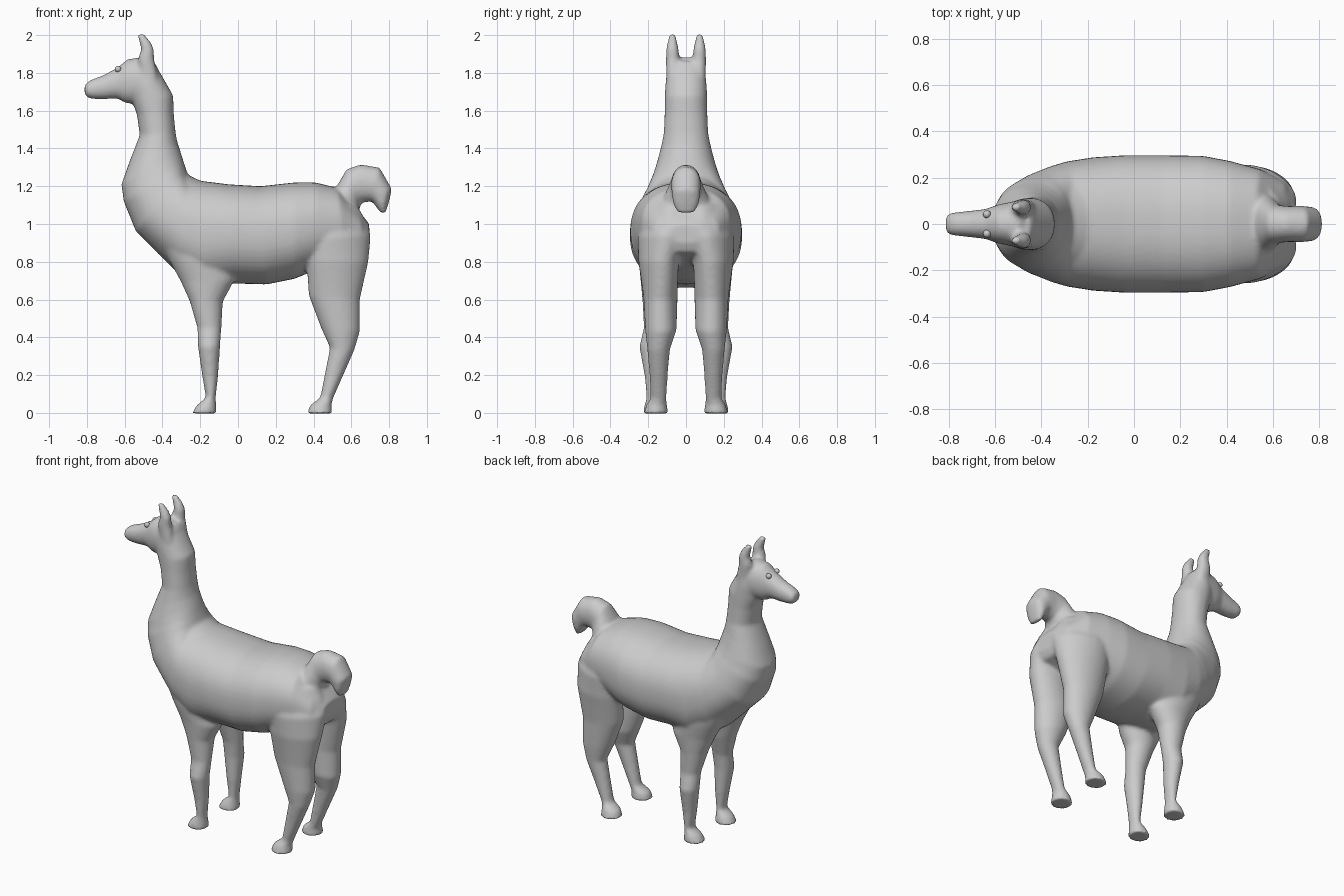
import bpy, bmesh
from math import cos, sin, pi
from mathutils import Vector

# A ring is (x1, z1, x2, z2, half_width[, y[, skew]]): an oval spanning two outline points.
# Skew shifts the first outline point sideways and the second one the other way.
def loft(bm, rings, side=1, power=2.0, n=48):
    loops = []
    for r in rings:
        a, b = Vector((r[0], 0, r[1])), Vector((r[2], 0, r[3]))
        mid, half = (a + b) / 2, (a - b) / 2
        y0 = r[5] if len(r) > 5 else 0
        skew = r[6] if len(r) > 6 else 0
        loop = []
        for i in range(n):
            c, s = cos(2 * pi * i / n), sin(2 * pi * i / n)
            c = abs(c) ** (2 / power) * (1 if c > 0 else -1)
            s = abs(s) ** (2 / power) * (1 if s > 0 else -1)
            p = mid + half * c
            loop.append(bm.verts.new((p.x, side * (y0 + r[4] * s + skew * c), p.z)))
        loops.append(loop)
    for l1, l2 in zip(loops, loops[1:]):
        for i in range(n):
            j = (i + 1) % n
            bm.faces.new((l1[i], l1[j], l2[j], l2[i]))
    bm.faces.new(loops[0])
    bm.faces.new(loops[-1][::-1])

def finish(bm, name):
    bmesh.ops.recalc_face_normals(bm, faces=bm.faces)
    for f in bm.faces:
        f.smooth = True
    me = bpy.data.meshes.new(name)
    bm.to_mesh(me)
    bm.free()
    ob = bpy.data.objects.new(name, me)
    bpy.context.collection.objects.link(ob)
    return ob

# Trunk, from rump to chest, then up the neck
trunk = [
    (.695, 1.0, .695, .90, .10), (.64, 1.07, .675, .85, .175),
    (.53, 1.19, .57, .81, .235), (.41, 1.22, .42, .76, .272),
    (.30, 1.22, .30, .71, .294), (.12, 1.20, .15, .68, .297),
    (-.05, 1.21, -.02, .685, .297), (-.17, 1.225, -.18, .66, .288),
    (-.26, 1.235, -.32, .74, .27), (-.27, 1.25, -.42, .84, .252),
    (-.28, 1.28, -.54, .96, .22), (-.285, 1.31, -.605, 1.12, .188),
    (-.30, 1.34, -.612, 1.19, .165)]
neck = [
    (-.20, 1.23, -.42, .84, .24), (-.265, 1.26, -.54, .96, .215),
    (-.285, 1.32, -.605, 1.12, .185), (-.30, 1.37, -.617, 1.21, .162),
    (-.32, 1.43, -.575, 1.33, .138), (-.33, 1.48, -.52, 1.47, .118),
    (-.34, 1.58, -.535, 1.58, .113), (-.343, 1.68, -.56, 1.65, .112),
    (-.40, 1.78, -.56, 1.70, .109), (-.45, 1.865, -.52, 1.80, .10)]
# Head, from back of skull to nose
head = [
    (-.43, 1.84, -.44, 1.66, .09), (-.50, 1.885, -.52, 1.635, .10),
    (-.585, 1.872, -.595, 1.64, .083), (-.638, 1.828, -.64, 1.665, .065),
    (-.715, 1.787, -.715, 1.66, .056), (-.775, 1.765, -.78, 1.662, .05),
    (-.812, 1.74, -.812, 1.68, .04)]
tail = [
    (.46, 1.15, .58, 1.0, .15), (.52, 1.195, .635, 1.06, .12),
    (.575, 1.29, .655, 1.115, .083), (.65, 1.315, .68, 1.115, .077),
    (.75, 1.298, .70, 1.12, .078), (.815, 1.185, .71, 1.12, .075),
    (.80, 1.12, .735, 1.085, .066), (.78, 1.055, .755, 1.06, .045)]
front_leg = [
    (-.12, 1.0, -.46, 1.0, .12, .13), (-.04, .8, -.36, .8, .11, .14),
    (-.02, .70, -.305, .70, .095, .145), (-.08, .59, -.255, .59, .08, .15),
    (-.088, .45, -.215, .45, .058, .165), (-.095, .35, -.212, .35, .065, .182),
    (-.105, .2, -.19, .2, .05, .17), (-.118, .08, -.17, .08, .042, .167),
    (-.115, .045, -.22, .04, .055, .165), (-.112, -.003, -.244, -.003, .065, .163)]
hind_leg = [
    (.63, 1.10, .36, 1.12, .09, .11, -.04), (.67, 1.03, .36, 1.03, .10, .12, -.045),
    (.703, .94, .36, .92, .115, .135, -.04), (.69, .80, .363, .80, .105, .145, -.02),
    (.645, .60, .375, .62, .09, .135), (.645, .43, .44, .45, .083, .133),
    (.615, .33, .487, .345, .06, .145), (.558, .2, .458, .2, .048, .145),
    (.505, .08, .435, .08, .042, .145), (.495, .045, .38, .04, .055, .155),
    (.499, -.003, .366, -.003, .064, .16)]
ear = [
    (-.42, 1.76, -.52, 1.80, .035, .07), (-.443, 1.87, -.53, 1.875, .037, .07),
    (-.445, 1.925, -.512, 1.925, .033, .072), (-.462, 1.965, -.523, 1.965, .026, .072),
    (-.485, 1.99, -.532, 1.99, .02, .072), (-.495, 2.006, -.528, 2.006, .014, .072)]

# All skin parts fuse into one smooth hide
bm = bmesh.new()
loft(bm, trunk, power=2.3)
for part in (neck, head, tail):
    loft(bm, part, power=2.15)
for side in (1, -1):
    for part in (front_leg, hind_leg, ear):
        loft(bm, part, side)
body = finish(bm, "llama_body")
rm = body.modifiers.new("fuse", 'REMESH')
rm.mode = 'VOXEL'
rm.voxel_size = 0.011
rm.use_smooth_shade = True
sm = body.modifiers.new("soften", 'SMOOTH')
sm.factor = 0.5
sm.iterations = 8

# Eyes, set into the brow
for side, tag in ((1, "left"), (-1, "right")):
    bm = bmesh.new()
    bmesh.ops.create_uvsphere(bm, u_segments=12, v_segments=8, radius=.017)
    bmesh.ops.translate(bm, verts=bm.verts, vec=(-.635, side * .042, 1.82))
    finish(bm, "eye_" + tag)
